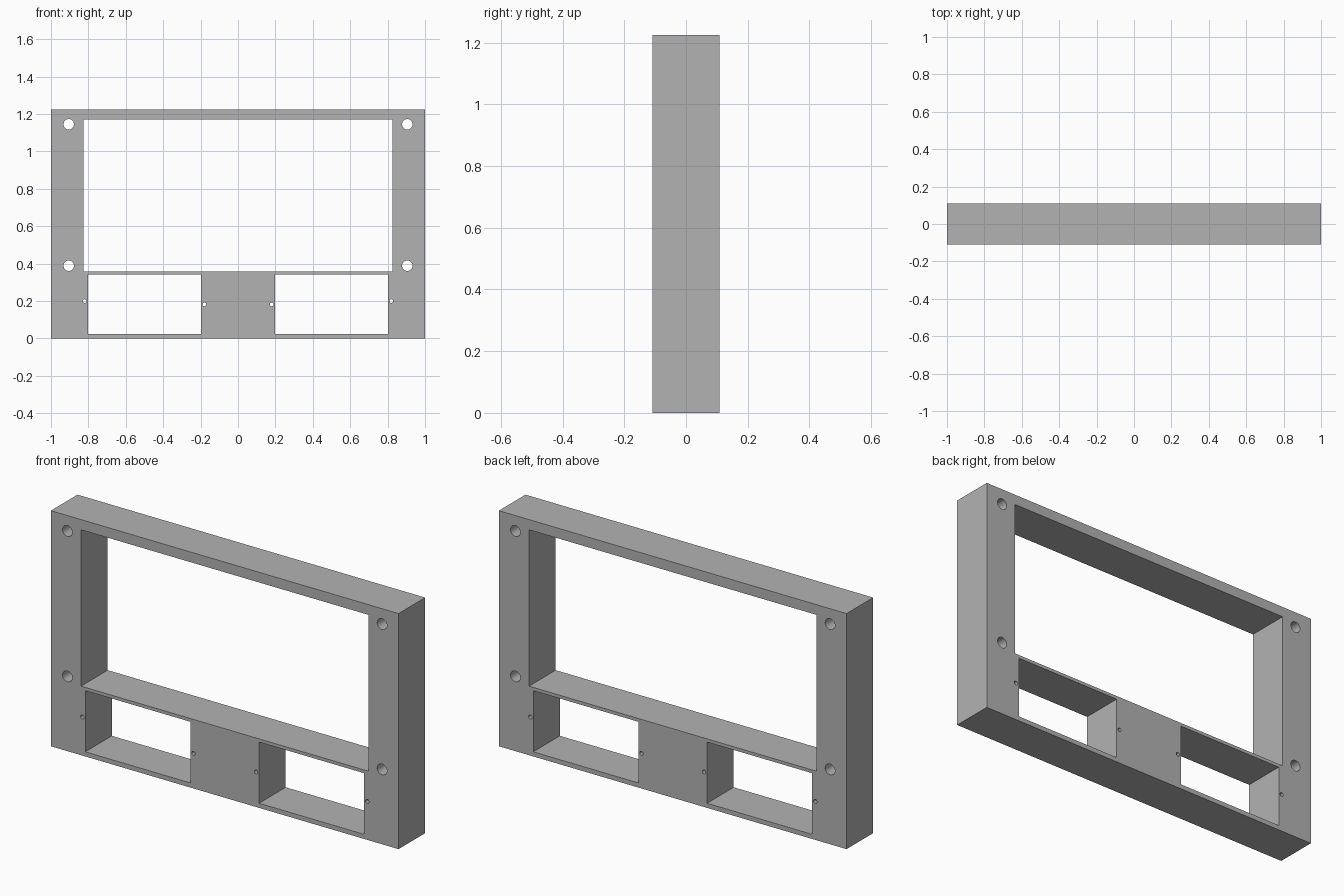
import bpy, bmesh, math
from mathutils import Matrix, Vector

cube = bpy.data.objects.get("Cube")
if cube:
    bpy.data.objects.remove(cube)

DEPTH, HEIGHT = 0.218, 1.225

grey = bpy.data.materials.new("plain_grey")
grey.use_nodes = True
colour = (0.45, 0.45, 0.45, 1)
grey.diffuse_color = colour
grey.node_tree.nodes["Principled BSDF"].inputs["Base Color"].default_value = colour


def add_box(bm, x0, x1, z0, z1, depth):
    """Box spanning x and z, centred on y."""
    place = Matrix.Translation(((x0 + x1) / 2, 0, (z0 + z1) / 2))
    size = Matrix.Diagonal((x1 - x0, depth, z1 - z0, 1))
    bmesh.ops.create_cube(bm, size=1, matrix=place @ size)


def add_pin(bm, x, z, radius, depth, sides):
    """Cylinder running along y."""
    place = Matrix.Translation((x, 0, z)) @ Matrix.Rotation(math.pi / 2, 4, 'X')
    bmesh.ops.create_cone(bm, cap_ends=True, segments=sides, radius1=radius,
                          radius2=radius, depth=depth, matrix=place)


def make_object(name, bm):
    mesh = bpy.data.meshes.new(name)
    bm.to_mesh(mesh)
    bm.free()
    mesh.materials.append(grey)
    obj = bpy.data.objects.new(name, mesh)
    bpy.context.collection.objects.link(obj)
    return obj


# Solid panel
bm = bmesh.new()
add_box(bm, -1, 1, 0, HEIGHT, DEPTH)
frame = make_object("mounting_frame", bm)

# Openings: large window, paired lower windows, screw holes
bm = bmesh.new()
through = DEPTH * 2
add_box(bm, -0.826, 0.826, 0.359, 1.172, through)
for side in (-1, 1):
    x0, x1 = sorted((side * 0.198, side * 0.802))
    add_box(bm, x0, x1, 0.024, 0.342, through)
    for z in (0.389, 1.145):
        add_pin(bm, side * 0.905, z, 0.028, through, 32)
    add_pin(bm, side * 0.82, 0.2, 0.01, through, 16)
    add_pin(bm, side * 0.18, 0.182, 0.01, through, 16)
cutter = make_object("opening_cutter", bm)
cutter.hide_render = True

# Cut the openings and discard the cutter
cut = frame.modifiers.new("openings", 'BOOLEAN')
cut.operation = 'DIFFERENCE'
cut.solver = 'EXACT'
cut.object = cutter
bpy.context.view_layer.objects.active = frame
frame.select_set(True)
bpy.ops.object.modifier_apply(modifier=cut.name)
bpy.data.objects.remove(cutter)

# Smooth hole walls, sharp frame edges
bpy.ops.object.shade_smooth_by_angle(angle=math.radians(30))
